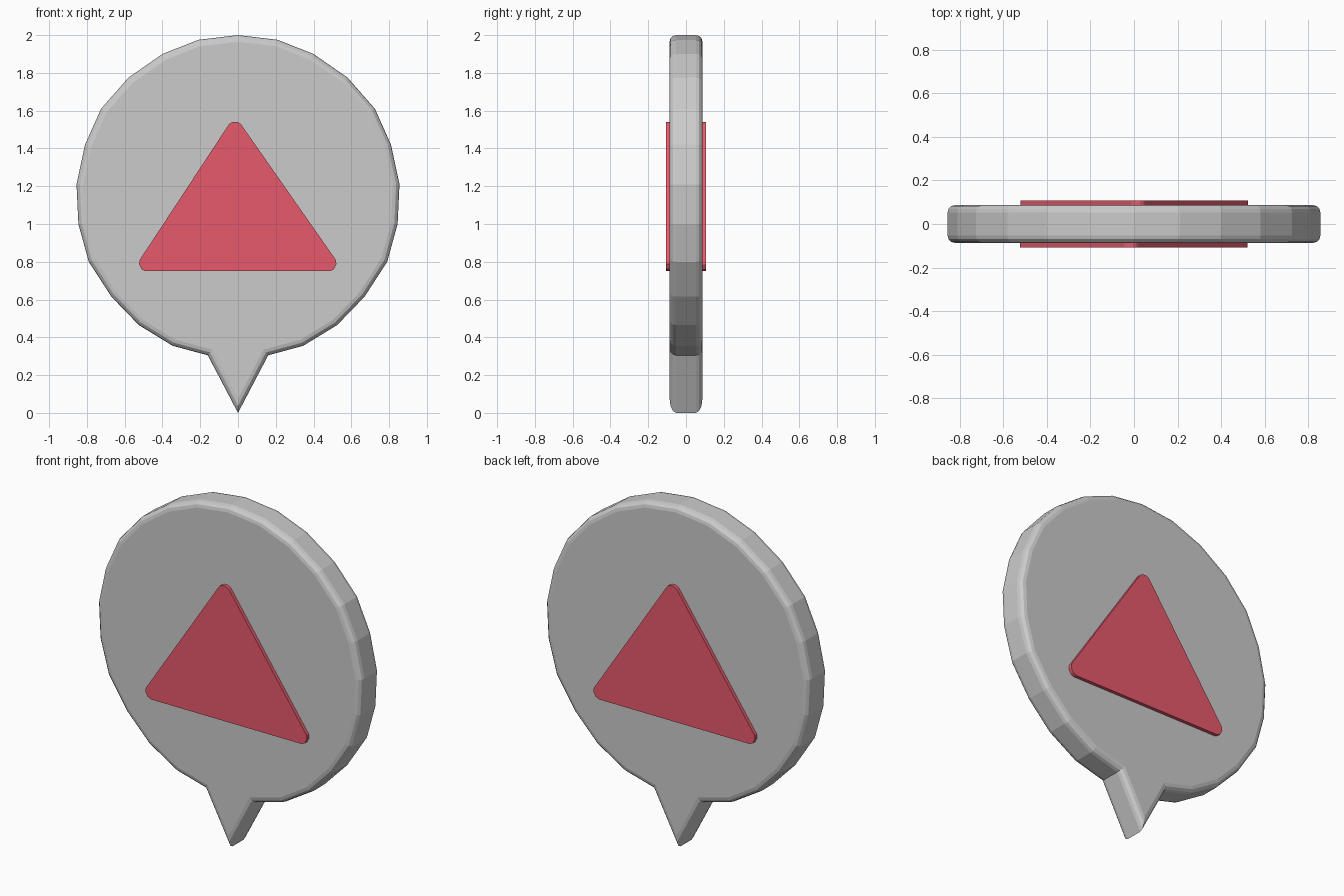
import bpy, bmesh, math
from mathutils import Vector

if "Cube" in bpy.data.objects:
    bpy.data.objects.remove(bpy.data.objects["Cube"])

BODY_Y, PLATE_Y = 0.087, 0.107


def prism(name, outline, y0, y1):
    """Extrude an (x, z) outline from y0 to y1 into a closed bmesh."""
    bm = bmesh.new()
    face = bm.faces.new([bm.verts.new((x, y0, z)) for x, z in outline])
    ext = bmesh.ops.extrude_face_region(bm, geom=[face], use_keep_orig=True)
    for v in ext["geom"]:
        if isinstance(v, bmesh.types.BMVert):
            v.co.y = y1
    bmesh.ops.recalc_face_normals(bm, faces=bm.faces)
    return bm


def finish(name, bm, mat=None):
    me = bpy.data.meshes.new(name)
    bm.to_mesh(me)
    bm.free()
    ob = bpy.data.objects.new(name, me)
    bpy.context.collection.objects.link(ob)
    if mat:
        me.materials.append(mat)
    return ob


def fillet(corners, r, steps=5):
    """Round every corner of a 2D polygon."""
    pts, n = [], len(corners)
    for i in range(n):
        p = Vector(corners[i])
        a = (Vector(corners[i - 1]) - p).normalized()
        b = (Vector(corners[(i + 1) % n]) - p).normalized()
        half = a.angle(b) / 2
        c = p + (a + b).normalized() * (r / math.sin(half))
        s = p + a * (r / math.tan(half)) - c
        e = p + b * (r / math.tan(half)) - c
        for k in range(steps + 1):
            d = s.lerp(e, k / steps).normalized() * r
            pts.append(tuple(c + d))
    return pts


# Body: round faceted disc with a pointed tail, rounded rims
right = [(0.16, 0.305), (0.345, 0.355), (0.525, 0.465), (0.67, 0.615),
         (0.79, 0.80), (0.845, 1.0), (0.855, 1.21), (0.81, 1.42),
         (0.725, 1.61), (0.58, 1.775), (0.40, 1.90), (0.21, 1.975)]
outline = [(0, 0)] + right + [(0, 2)] + [(-x, z) for x, z in reversed(right)]
bm = prism("bubble_body", outline, -BODY_Y, BODY_Y)
rims = [e for e in bm.edges if abs(e.verts[0].co.y - e.verts[1].co.y) < 1e-5]
bmesh.ops.bevel(bm, geom=rims, offset=0.035, segments=3, profile=0.5,
                affect='EDGES', clamp_overlap=True)
finish("bubble_body", bm)

# Raised rounded triangles on both faces
red = bpy.data.materials.new("red")
red.diffuse_color = (0.8, 0.1, 0.15, 1)
red.use_nodes = True
red.node_tree.nodes["Principled BSDF"].inputs["Base Color"].default_value = red.diffuse_color
tri = fillet([(-0.56, 0.75), (0.56, 0.75), (-0.017, 1.575)], 0.042)
for name, s in (("front_triangle", 1), ("back_triangle", -1)):
    pts = [(s * x, z) for x, z in tri]
    finish(name, prism(name, pts, -s * (BODY_Y - 0.005), -s * PLATE_Y), red)
